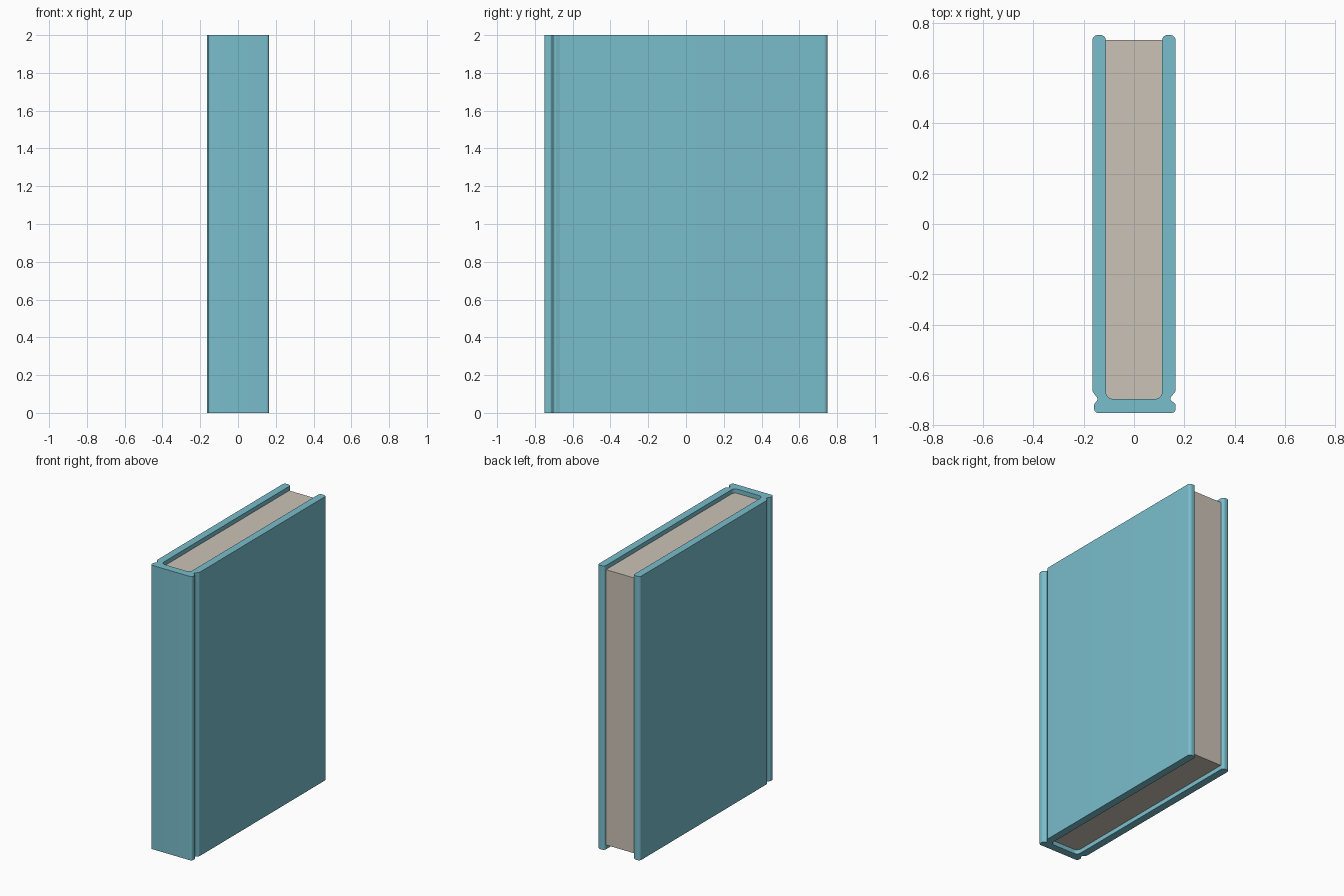
import bpy, bmesh, math
from mathutils import Vector

if "Cube" in bpy.data.objects:
    bpy.data.objects.remove(bpy.data.objects["Cube"])


def material(name, color):
    m = bpy.data.materials.new(name)
    m.diffuse_color = color
    m.use_nodes = True
    m.node_tree.nodes["Principled BSDF"].inputs["Base Color"].default_value = m.diffuse_color
    return m


def fillet(corners, steps=8):
    """Round each (x, y, radius) corner of a closed outline with an arc."""
    out = []
    n = len(corners)
    for i, (x, y, r) in enumerate(corners):
        p = Vector((x, y))
        if r == 0:
            out.append(p)
            continue
        a = (Vector(corners[i - 1][:2]) - p).normalized()
        b = (Vector(corners[(i + 1) % n][:2]) - p).normalized()
        half = a.angle(b) / 2
        centre = p + (a + b).normalized() * (r / math.sin(half))
        start = p + a * (r / math.tan(half)) - centre
        end = p + b * (r / math.tan(half)) - centre
        sweep = start.angle(end)
        for k in range(steps + 1):
            t = k / steps
            v = (start * math.sin((1 - t) * sweep) + end * math.sin(t * sweep)) / math.sin(sweep)
            out.append(centre + v)
    return out


def extrude_outline(name, outline, z0, z1, mat):
    bm = bmesh.new()
    face = bm.faces.new([bm.verts.new((p.x, p.y, z0)) for p in outline])
    top = bmesh.ops.extrude_face_region(bm, geom=[face], use_keep_orig=True)["geom"]
    bmesh.ops.translate(bm, verts=[g for g in top if isinstance(g, bmesh.types.BMVert)],
                        vec=(0, 0, z1 - z0))
    bmesh.ops.recalc_face_normals(bm, faces=bm.faces)
    # Split the concave caps so they shade cleanly
    bmesh.ops.triangulate(bm, faces=[f for f in bm.faces if len(f.verts) > 4])
    mesh = bpy.data.meshes.new(name)
    bm.to_mesh(mesh)
    bm.free()
    mesh.materials.append(mat)
    obj = bpy.data.objects.new(name, mesh)
    bpy.context.collection.objects.link(obj)
    bpy.ops.object.select_all(action='DESELECT')
    obj.select_set(True)
    bpy.context.view_layer.objects.active = obj
    bpy.ops.object.shade_smooth_by_angle(angle=math.radians(35))
    return obj


def cover_side(s, spine_x, groove_x):
    # Outer board, hinge groove and spine edge on one side
    return [(s * 0.112, 0.75, 0.02), (s * 0.165, 0.75, 0.02),
            (s * 0.165, -0.665, 0.015), (s * groove_x, -0.695, 0.01),
            (s * spine_x, -0.715, 0.01), (s * spine_x, -0.75, 0.015)]


# Hard cover: two boards joined by the spine
inner = [(-0.112, -0.695, 0.03), (0.112, -0.695, 0.03)]
outline = cover_side(1, 0.165, 0.140) + cover_side(-1, 0.158, 0.142)[::-1] + inner
extrude_outline("cover", fillet(outline), 0, 2, material("cover_teal", (0.19, 0.51, 0.60, 1)))

# Page block, slightly recessed inside the cover
pages = inner + [(0.112, 0.73, 0), (-0.112, 0.73, 0)]
extrude_outline("pages", fillet(pages), 0.03, 1.97, material("paper", (0.60, 0.54, 0.47, 1)))
